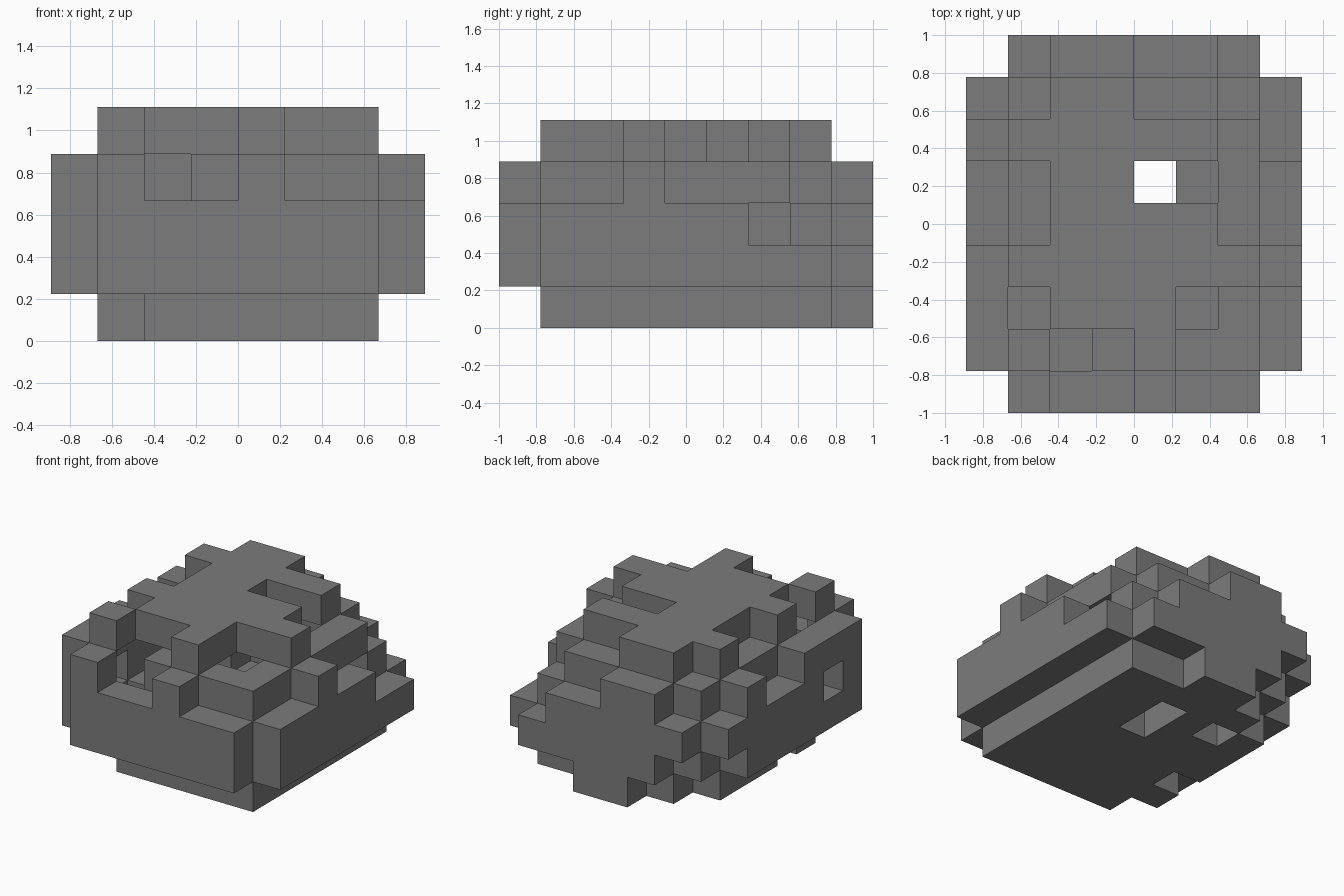
import bpy
import bmesh
import math
from mathutils import Vector

if "Cube" in bpy.data.objects:
    bpy.data.objects.remove(bpy.data.objects["Cube"], do_unlink=True)

CELL = 2 / 9
CENTRE = Vector((4, 4.5, 0))
DIRECTIONS = [Vector(d) for d in
              ((1, 0, 0), (-1, 0, 0), (0, 1, 0), (0, -1, 0), (0, 0, 1), (0, 0, -1))]


def block(xs, ys, zs):
    """Cells of a box, given inclusive (first, last) ranges."""
    span = lambda r: range(r[0], r[1] + 1)
    return {(x, y, z) for x in span(xs) for y in span(ys) for z in span(zs)}


def cells(z, *spots):
    return {(x, y, z) for x, y in spots}


def neighbours(cell):
    return [tuple(int(c + d) for c, d in zip(cell, step)) for step in DIRECTIONS]


# Base slab with chipped edge
base = block((1, 6), (1, 7), (0, 0)) | block((3, 4), (8, 8), (0, 0))
base -= cells(0, (1, 1), (1, 3), (1, 7))

# Body: wide middle with front and back walls
body = block((0, 7), (1, 7), (1, 2)) | block((1, 6), (0, 0), (1, 2))
body |= block((2, 6), (8, 8), (1, 1)) | block((1, 5), (8, 8), (2, 2))
body -= cells(1, (0, 7)) | cells(2, (7, 6), (7, 7))

# Shoulder layer with battlement-like bumps
shoulder = block((1, 6), (1, 6), (3, 3)) | block((1, 5), (7, 7), (3, 3))
shoulder |= cells(3, (1, 0), (4, 0), (0, 1), (0, 2), (0, 3), (0, 6),
                  (7, 3), (2, 8), (3, 8))

# Irregular top plate
top = block((2, 3), (2, 7), (4, 4)) | block((1, 6), (3, 3), (4, 4))
top |= block((4, 5), (4, 4), (4, 4)) | block((1, 5), (6, 6), (4, 4))
top |= cells(4, (1, 1), (4, 1), (4, 2))

# Hollow the mass to a crust one cell thick, then open the holes
mass = base | body | shoulder | top
crust = {c for c in mass if any(n not in mass for n in neighbours(c))}
crust -= cells(0, (4, 5), (4, 6), (2, 6))
crust -= cells(2, (0, 2), (6, 6))
crust -= cells(3, (2, 1), (1, 2), (5, 2), (4, 5), (5, 5))

# Skin the exposed cell sides
bm = bmesh.new()
corners = {}


def corner(p):
    key = tuple(round(2 * c) for c in p)
    if key not in corners:
        corners[key] = bm.verts.new((p - CENTRE) * CELL)
    return corners[key]


for cell in sorted(crust):
    middle = Vector(cell) + Vector((0.5, 0.5, 0.5))
    for step, other in zip(DIRECTIONS, neighbours(cell)):
        if other in crust:
            continue
        u = Vector((step.y, step.z, step.x)) / 2
        v = step.cross(u)
        side = middle + step / 2
        bm.faces.new([corner(side + a * u + b * v)
                      for a, b in ((-1, -1), (1, -1), (1, 1), (-1, 1))])

# Merge flat areas into clean faces
bmesh.ops.dissolve_limit(bm, angle_limit=math.radians(1),
                         verts=bm.verts[:], edges=bm.edges[:])
mesh = bpy.data.meshes.new("rock_crust")
bm.to_mesh(mesh)
bm.free()

stone = bpy.data.materials.new("stone_grey")
stone.use_nodes = True
colour = (0.2, 0.2, 0.2, 1)
stone.diffuse_color = colour
stone.node_tree.nodes["Principled BSDF"].inputs["Base Color"].default_value = colour
mesh.materials.append(stone)

rock = bpy.data.objects.new("rock_crust", mesh)
bpy.context.collection.objects.link(rock)
